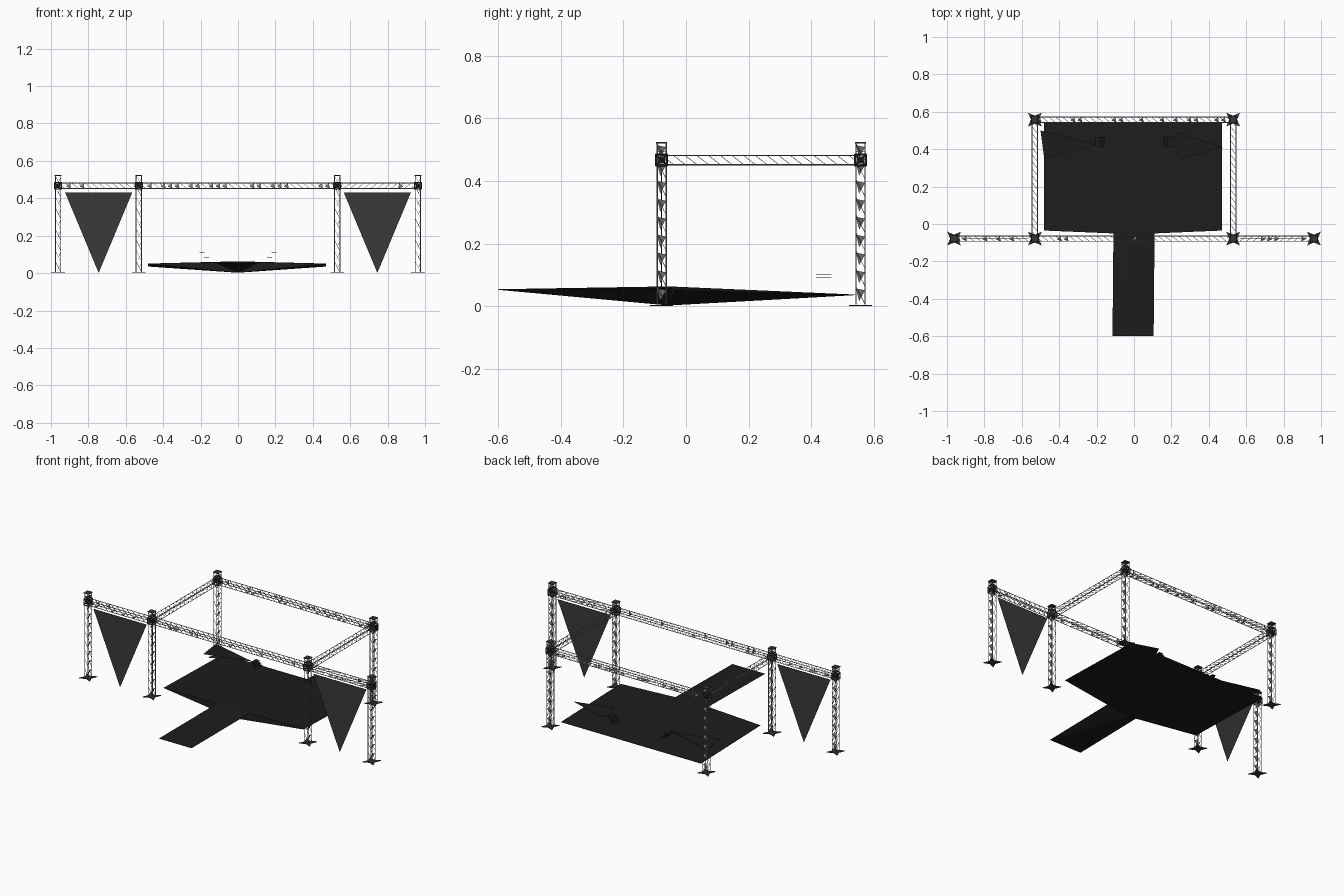
import bpy, bmesh, random
from math import pi, cos, sin
from mathutils import Vector, Matrix

random.seed(4)
cube = bpy.data.objects.get("Cube")
if cube:
    bpy.data.objects.remove(cube)


def material(name, grey):
    m = bpy.data.materials.new(name)
    m.use_nodes = True
    col = (grey, grey, grey, 1)
    m.diffuse_color = col
    m.node_tree.nodes["Principled BSDF"].inputs["Base Color"].default_value = col
    return m


METAL = material("truss metal", 0.26)
DARK = material("dark fittings", 0.035)
DECK = material("black deck", 0.012)
CLOTH = material("charcoal cloth", 0.042)


def finish(name, bm, mat):
    me = bpy.data.meshes.new(name)
    bm.to_mesh(me)
    bm.free()
    me.materials.append(mat)
    ob = bpy.data.objects.new(name, me)
    bpy.context.collection.objects.link(ob)
    return ob


def bar(bm, a, b, r, sides=4):
    a, b = Vector(a), Vector(b)
    rot = (b - a).to_track_quat('Z', 'Y').to_matrix().to_4x4()
    bmesh.ops.create_cone(bm, cap_ends=True, segments=sides, radius1=r, radius2=r,
                          depth=(b - a).length,
                          matrix=Matrix.Translation((a + b) / 2) @ rot)


def box(bm, centre, size):
    bmesh.ops.create_cube(bm, size=1, matrix=Matrix.Translation(centre)
                          @ Matrix.Diagonal((*size, 1)))


def prism(bm, points, thickness):
    """Flat polygon thickened along its normal."""
    face = bm.faces.new([bm.verts.new(p) for p in points])
    face.normal_update()
    step = face.normal * thickness
    out = bmesh.ops.extrude_face_region(bm, geom=[face], use_keep_orig=True)
    bmesh.ops.translate(bm, vec=step,
                        verts=[g for g in out["geom"] if isinstance(g, bmesh.types.BMVert)])
    bmesh.ops.recalc_face_normals(bm, faces=bm.faces)


def truss(name, start, end, pitch, gusset_chance, gusset_sides, h=0.0145, lean=0):
    """Square lattice: four chords, slanted lacing, some triangular gussets.
    lean tips the foot of each gusset inwards across the lattice."""
    start, end = Vector(start), Vector(end)
    d = (end - start).normalized()
    length = (end - start).length
    u = Vector((0, 1, 0)) if abs(d.x) > 0.5 else Vector((1, 0, 0))
    v = Vector((0, 1, 0)) if abs(d.z) > 0.5 else Vector((0, 0, 1))
    bm = bmesh.new()
    for i in (-h, h):
        for j in (-h, h):
            bar(bm, start + u * i + v * j, end + u * i + v * j, 0.0022)
    count = int(length / pitch)
    step = length / count
    for side, (n, w) in enumerate(((u, v), (-u, v), (v, u), (-v, u))):
        for k in range(count):
            base = start + n * h + d * (k * step)
            top = base + d * step
            bar(bm, base + w * h, top - w * h, 0.0012, 3)
            if side in gusset_sides and random.random() < gusset_chance:
                pts = (top - w * h - d * step * 0.1, top - d * step * 0.2 + w * h,
                       base + d * step * 0.2 - w * h * 0.3 - n * lean)
                bm.faces.new([bm.verts.new(p) for p in pts])
    return finish(name, bm, METAL)


# Towers with foot, sleeve and cap
FRONT, BACK, WING, INNER, BEAM = -0.078, 0.558, 0.962, 0.53, 0.467
spots = [(s * x, y) for s in (-1, 1)
         for x, y in ((WING, FRONT), (INNER, FRONT), (INNER, BACK))]
for x, y in spots:
    truss("tower", (x, y, 0.005), (x, y, 0.52), 0.053, 1, (0,), lean=0.018)

    # four-pointed foot plate
    bm = bmesh.new()
    star = [(x + r * cos(a), y + r * sin(a), 0) for a, r in
            ((pi / 4 * k, 0.052 if k % 2 else 0.021) for k in range(8))]
    prism(bm, star, 0.004)
    finish("foot_plate", bm, DARK)

    # sleeve cage around the tower at beam height
    bm = bmesh.new()
    w, t = 0.018, 0.018
    for axis in range(4):
        turn = Matrix.Rotation(axis * pi / 2, 3, 'Z')
        c = Vector((x, y, BEAM))
        for a, b in (((-w, w, -t), (w, w, -t)), ((-w, w, t), (w, w, t)),
                     ((w, w, -t), (w, w, t)), ((-w, w, -t), (w, w, t)),
                     ((-w, w, t), (w, w, -t))):
            bar(bm, c + turn @ Vector(a), c + turn @ Vector(b), 0.003)
    box(bm, (x, y, BEAM), (0.022, 0.022, 0.022))
    finish("corner_sleeve", bm, DARK)

    bm = bmesh.new()
    box(bm, (x, y, 0.522), (0.036, 0.036, 0.004))
    box(bm, (x, y, 0.495), (0.03, 0.03, 0.002))
    finish("tower_cap", bm, DARK)

# Overhead beams
for s in (-1, 1):
    truss("wing_beam", (s * WING, FRONT, BEAM), (s * INNER, FRONT, BEAM), 0.036, 0.25, (0, 3))
    truss("side_beam", (s * INNER, FRONT, BEAM), (s * INNER, BACK, BEAM), 0.036, 0, ())
truss("front_beam", (-INNER, FRONT, BEAM), (INNER, FRONT, BEAM), 0.036, 0.15, (1, 3))
truss("back_beam", (-INNER, BACK, BEAM), (INNER, BACK, BEAM), 0.036, 0.45, (0, 3))

# Hanging triangular banners
for s in (-1, 1):
    bm = bmesh.new()
    prism(bm, [(s * 0.565, FRONT, 0.432), (s * 0.925, FRONT, 0.432),
               (s * 0.745, FRONT, 0.001)], 0.002)
    finish("banner", bm, CLOTH)

# Stage deck with runway: shallow fan above and below a central point
outline = [(-0.48, 0.54, 0.036), (0.47, 0.54, 0.036), (0.47, -0.035, 0.05),
           (0.11, -0.045, 0.057), (0.105, -0.6, 0.053), (-0.115, -0.6, 0.053),
           (-0.11, -0.045, 0.057), (-0.48, -0.035, 0.05)]
bm = bmesh.new()
rims = [[bm.verts.new((x, y, z + dz)) for x, y, z in outline] for dz in (0.001, -0.001)]
hubs = [bm.verts.new((0, -0.055, z)) for z in (0.063, 0.002)]
for k in range(len(outline)):
    n = (k + 1) % len(outline)
    for rim, hub in zip(rims, hubs):
        bm.faces.new((rim[k], rim[n], hub))
    bm.faces.new((rims[0][k], rims[0][n], rims[1][n], rims[1][k]))
bmesh.ops.recalc_face_normals(bm, faces=bm.faces)
finish("stage_deck", bm, DECK)

# Flat triangular table tops and small slatted stands on the deck
tops = {"right_table": [(-0.5, 0.5), (-0.48, 0.35), (-0.2, 0.425)],
        "left_table": [(0.2, 0.425), (0.25, 0.35), (0.475, 0.41), (0.23, 0.49)]}
for name, pts in tops.items():
    bm = bmesh.new()
    prism(bm, [(x, y, 0.11) for x, y in pts], 0.001)
    finish(name, bm, DECK)
for s in (-1, 1):
    bm = bmesh.new()
    for k in range(4):
        box(bm, (s * (0.168 + k * 0.008), 0.44, 0.082 + k * 0.009), (0.026, 0.05, 0.001))
    finish("slatted_stand", bm, DECK)
